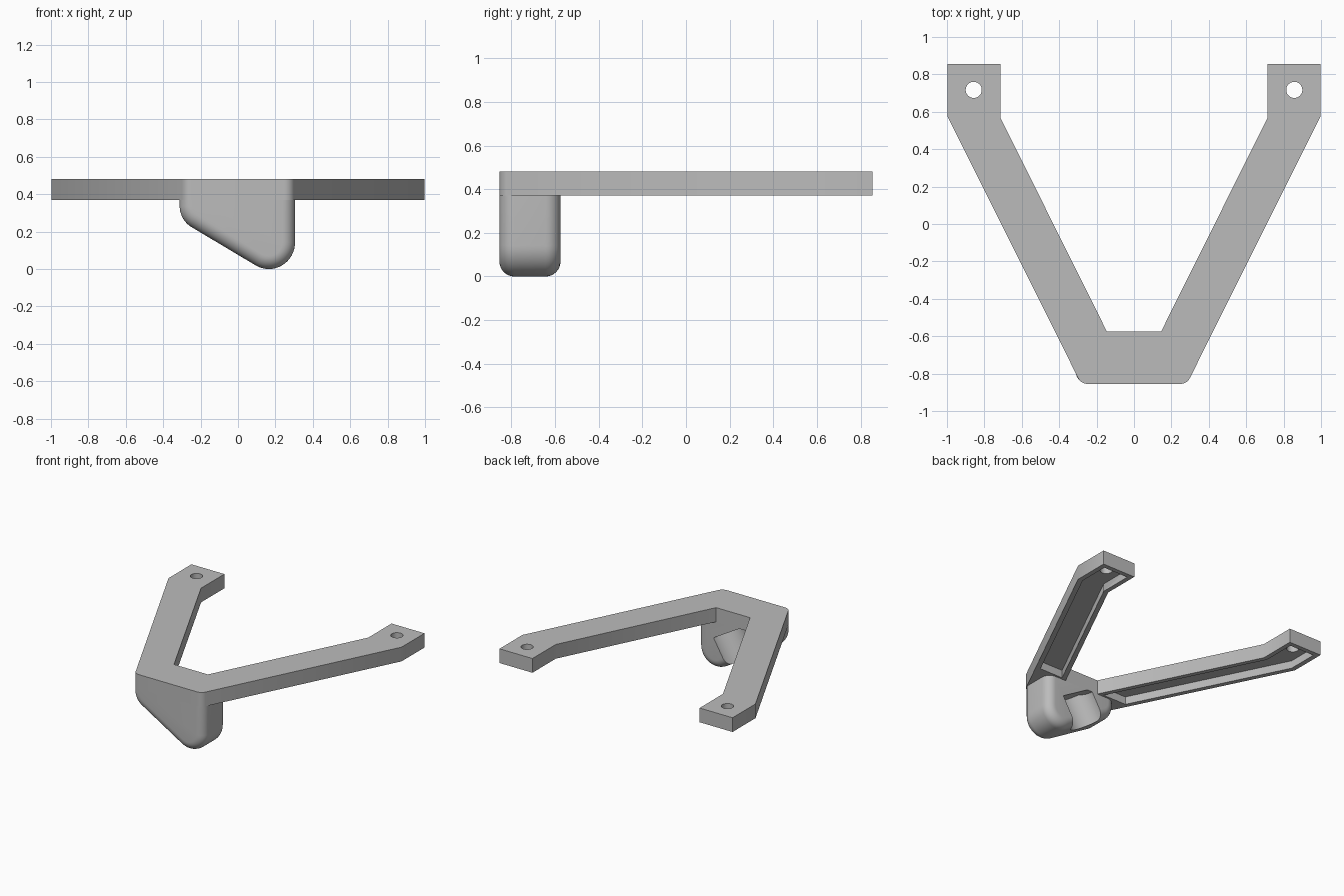
import bpy, bmesh, math
from mathutils import Vector

if "Cube" in bpy.data.objects:
    bpy.data.objects.remove(bpy.data.objects["Cube"])

grey = bpy.data.materials.new("light grey")
grey.diffuse_color = (0.5, 0.5, 0.5, 1)
grey.use_nodes = True
grey.node_tree.nodes["Principled BSDF"].inputs["Base Color"].default_value = grey.diffuse_color


def rounded(corners, steps=10):
    """Outline of (x, y, radius) corners with arcs at the corners."""
    out, n = [], len(corners)
    for i, (x, y, r) in enumerate(corners):
        p = Vector((x, y))
        if r == 0:
            out.append(p)
            continue
        a = (Vector(corners[i - 1][:2]) - p).normalized()
        b = (Vector(corners[(i + 1) % n][:2]) - p).normalized()
        half = a.angle(b) / 2
        mid = p + (a + b).normalized() * r / math.sin(half)
        start = p + a * r / math.tan(half) - mid
        end = p + b * r / math.tan(half) - mid
        turn = start.angle(end)
        for k in range(steps + 1):
            t = k / steps
            out.append(mid + (start * math.sin((1 - t) * turn) + end * math.sin(t * turn)) / math.sin(turn))
    return out


def prism(bm, points, offset):
    """Extrude a closed loop of 3D points along offset."""
    face = bm.faces.new([bm.verts.new(p) for p in points])
    ext = bmesh.ops.extrude_face_region(bm, geom=[face])
    verts = [g for g in ext["geom"] if isinstance(g, bmesh.types.BMVert)]
    bmesh.ops.translate(bm, vec=offset, verts=verts)
    bmesh.ops.recalc_face_normals(bm, faces=bm.faces)


def finish(name, bm):
    mesh = bpy.data.meshes.new(name)
    bm.to_mesh(mesh)
    bm.free()
    obj = bpy.data.objects.new(name, mesh)
    bpy.context.collection.objects.link(obj)
    mesh.materials.append(grey)
    return obj


def activate(obj):
    bpy.ops.object.select_all(action='DESELECT')
    obj.select_set(True)
    bpy.context.view_layer.objects.active = obj


def cut(obj, cutter):
    cutter.hide_render = True
    mod = obj.modifiers.new("cut", 'BOOLEAN')
    mod.operation, mod.solver, mod.object = 'DIFFERENCE', 'EXACT', cutter
    activate(obj)
    bpy.ops.object.modifier_apply(modifier=mod.name)
    bpy.data.objects.remove(cutter)


def cylinder(name, centre, axis, radius, length):
    bm = bmesh.new()
    bmesh.ops.create_cone(bm, cap_ends=True, segments=64, radius1=radius, radius2=radius, depth=length)
    obj = finish(name, bm)
    obj.rotation_mode = 'QUATERNION'
    obj.rotation_quaternion = Vector(axis).to_track_quat('Z', 'Y')
    obj.location = centre
    bpy.context.view_layer.update()
    return obj


BOTTOM, TOP = 0.37, 0.48

# V-shaped plate: right half of the outline, mirrored
right = [(0.283, -0.855, 0.057), (0.997, 0.575, 0), (0.997, 0.855, 0),
         (0.715, 0.855, 0), (0.715, 0.57, 0), (0.145, -0.575, 0)]
left = [(-x, y, r) for x, y, r in reversed(right)]
bm = bmesh.new()
prism(bm, [(p.x, p.y, BOTTOM) for p in rounded(right + left)], (0, 0, TOP - BOTTOM))
plate = finish("v_plate", bm)

# hollow underside and screw hole of each arm
channel = [(0.191, -0.56), (0.39, -0.56), (0.96, 0.583), (0.96, 0.82), (0.75, 0.82), (0.75, 0.562)]
for s in (-1, 1):
    bm = bmesh.new()
    prism(bm, [(s * x, y, 0.3) for x, y in channel], (0, 0, 0.13))
    cut(plate, finish("channel_cutter", bm))
    cut(plate, cylinder("hole_cutter", (s * 0.857, 0.717, 0.45), (0, 0, 1), 0.043, 0.4))

# front block: rounded profile with a soft rim, trimmed under the plate
slope = 0.588
line = lambda x: 0.079 - slope * x
profile = [(-0.312, 0.8, 0), (-0.312, line(-0.312), 0.13), (0.134, 0.0, 0), (0.305, 0.0, 0), (0.305, 0.8, 0)]
tip = (0.305, line(0.305), 0.14)
bm = bmesh.new()
prism(bm, [(p.x, -0.855, p.y) for p in rounded([profile[0], profile[1], tip, profile[4]], 16)], (0, 0.28, 0))
rim = [e for e in bm.edges if abs(e.verts[0].co.y - e.verts[1].co.y) < 1e-5]
bmesh.ops.bevel(bm, geom=rim, offset=0.068, segments=8, profile=0.5, affect='EDGES', clamp_overlap=False)
bmesh.ops.remove_doubles(bm, verts=bm.verts, dist=1e-4)
geom = bm.verts[:] + bm.edges[:] + bm.faces[:]
bmesh.ops.bisect_plane(bm, geom=geom, plane_co=(0, 0, BOTTOM), plane_no=(0, 0, 1), clear_outer=True)
bmesh.ops.holes_fill(bm, edges=[e for e in bm.edges if e.is_boundary], sides=0)
low = min(v.co.z for v in bm.verts)
for v in bm.verts:  # settle the lowest point on z = 0
    if v.co.z < 0.3:
        v.co.z -= low * (0.3 - v.co.z) / (0.3 - low)
bmesh.ops.recalc_face_normals(bm, faces=bm.faces)
block = finish("front_block", bm)

# tilted round groove in the back of the block
axis = Vector((-0.507, 0, -0.862))
cut(block, cylinder("groove_cutter", Vector((0.04, -0.575, 0.315)) + axis * 0.3, axis, 0.147, 0.6))

for obj in (plate, block):
    activate(obj)
    bpy.ops.object.shade_smooth_by_angle(angle=math.radians(30))
